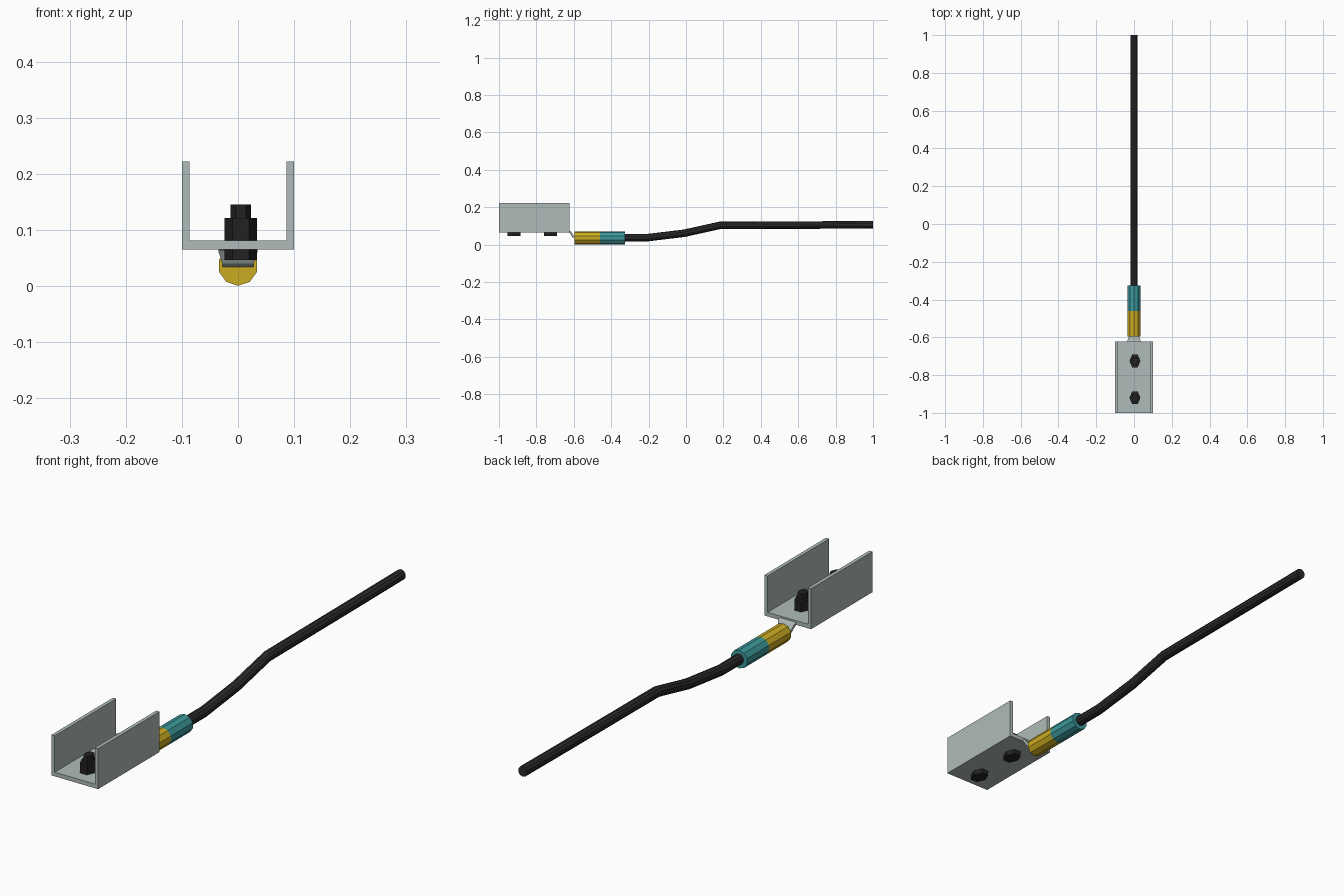
import bpy, bmesh, math
from mathutils import Vector

if "Cube" in bpy.data.objects:
    bpy.data.objects.remove(bpy.data.objects["Cube"])


def material(name, rgb):
    m = bpy.data.materials.new(name)
    m.diffuse_color = (*rgb, 1)
    m.use_nodes = True
    m.node_tree.nodes["Principled BSDF"].inputs["Base Color"].default_value = m.diffuse_color
    return m


STEEL = material("pale steel", (0.43, 0.50, 0.48))
YELLOW = material("brass yellow", (0.60, 0.41, 0.015))
TEAL = material("teal sleeve", (0.045, 0.32, 0.33))
RUBBER = material("black rubber", (0.024, 0.024, 0.026))
BOLT = material("black bolt", (0.016, 0.016, 0.017))


def loft(name, rings, mat):
    """Skin a list of equal-length closed rings and cap both ends."""
    bm = bmesh.new()
    rows = [[bm.verts.new(p) for p in ring] for ring in rings]
    n = len(rows[0])
    for a, b in zip(rows, rows[1:]):
        for i in range(n):
            j = (i + 1) % n
            bm.faces.new((a[i], a[j], b[j], b[i]))
    bm.faces.new(rows[0])
    bm.faces.new(rows[-1])
    bmesh.ops.recalc_face_normals(bm, faces=bm.faces)
    me = bpy.data.meshes.new(name)
    bm.to_mesh(me)
    bm.free()
    me.materials.append(mat)
    ob = bpy.data.objects.new(name, me)
    bpy.context.collection.objects.link(ob)
    return ob


def tube_ring(y, z, r, slope=0.0, n=10):
    """Ring across the cable direction, tilted by slope (radians)."""
    pts = []
    for i in range(n):
        a = 2 * math.pi * i / n - math.pi / 2
        u = r * math.sin(a)
        pts.append((r * math.cos(a), y - u * math.sin(slope), z + u * math.cos(slope)))
    return pts


def hex_ring(x, y, z, rx, ry):
    """Hexagon with corners along x and flats along y."""
    k = ry / math.sin(math.pi / 3)
    return [(x + rx * math.cos(i * math.pi / 3), y + k * math.sin(i * math.pi / 3), z)
            for i in range(6)]


# U-shaped channel
outline = [(-0.1, 0.222), (-0.1, 0.065), (0.1, 0.065), (0.1, 0.222),
           (0.086, 0.222), (0.086, 0.081), (-0.086, 0.081), (-0.086, 0.222)]
loft("channel", [[(x, y, z) for x, z in outline] for y in (-1.0, -0.623)], STEEL)

# Bolts: head below, nut and shank end above the channel floor
for i, y in enumerate((-0.92, -0.725)):
    x = 0.005
    for part, z0, z1, rx, ry in (("head", 0.046, 0.066, 0.029, 0.034),
                                 ("nut", 0.080, 0.121, 0.029, 0.034),
                                 ("shank", 0.060, 0.145, 0.018, 0.021)):
        loft(f"bolt_{part}_{i + 1}",
             [hex_ring(x, y, z0, rx, ry), hex_ring(x, y, z1, rx, ry)], BOLT)

# Bent tongue joining the channel to the terminal
tongue = []
for y, z, w in ((-0.628, 0.071, 0.035), (-0.618, 0.066, 0.035),
                (-0.604, 0.044, 0.028), (-0.590, 0.037, 0.027)):
    tongue.append([(-w, y - 0.003, z - 0.004), (w, y - 0.003, z - 0.004),
                   (w, y + 0.003, z + 0.004), (-w, y + 0.003, z + 0.004)])
loft("tongue", tongue, STEEL)

# Terminal barrel and sleeve
for name, y0, y1, mat in (("terminal_barrel", -0.595, -0.46, YELLOW),
                          ("terminal_sleeve", -0.46, -0.325, TEAL)):
    loft(name, [tube_ring(y0, 0.036, 0.0355), tube_ring(y1, 0.036, 0.0355)], mat)

# Cable swept along its gentle bend
path = [Vector(p) for p in ((-0.34, 0.037), (-0.21, 0.037), (-0.01, 0.061),
                            (0.18, 0.103), (0.70, 0.105), (1.0, 0.107))]
rings = []
for i, p in enumerate(path):
    d_in = (p - path[i - 1]).normalized() if i else Vector((1, 0))
    d_out = (path[i + 1] - p).normalized() if i < len(path) - 1 else Vector((1, 0))
    d = d_in + d_out
    slope = math.atan2(d.y, d.x) if 0 < i < len(path) - 1 else 0
    rings.append(tube_ring(p.x, p.y, 0.02, slope))
cable = loft("cable", rings, RUBBER)
